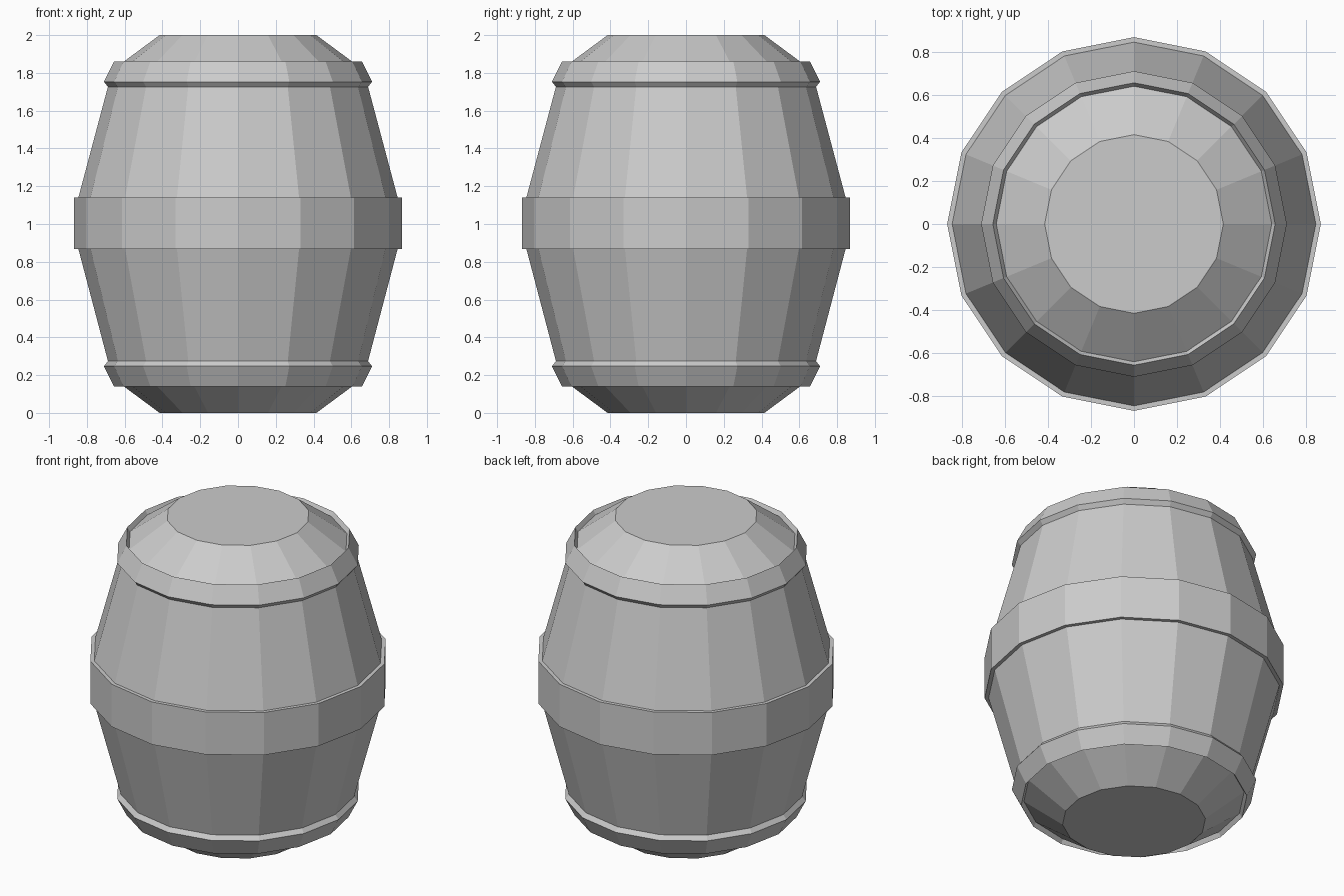
import bpy, bmesh
from math import cos, sin, tau

if "Cube" in bpy.data.objects:
    bpy.data.objects.remove(bpy.data.objects["Cube"])

SIDES = 16


def lathe(name, profile, ring=False):
    """Turn (radius, z) points round z; ring closes the profile, otherwise the ends are capped."""
    bm = bmesh.new()
    loops = [[bm.verts.new((r * cos(tau * i / SIDES), r * sin(tau * i / SIDES), z))
              for i in range(SIDES)] for r, z in profile]
    pairs = list(zip(loops, loops[1:]))
    if ring:
        pairs.append((loops[-1], loops[0]))
    for a, b in pairs:
        for i in range(SIDES):
            j = (i + 1) % SIDES
            bm.faces.new((a[i], a[j], b[j], b[i]))
    if not ring:
        bm.faces.new(loops[0][::-1])
        bm.faces.new(loops[-1])
    bmesh.ops.recalc_face_normals(bm, faces=bm.faces[:])
    mesh = bpy.data.meshes.new(name)
    bm.to_mesh(mesh)
    bm.free()
    obj = bpy.data.objects.new(name, mesh)
    bpy.context.collection.objects.link(obj)
    return obj


def flip(profile):
    return [(r, 2 - z) for r, z in reversed(profile)]


# Barrel body: chamfered ends, bulging middle
upper = [(0.845, 1.14), (0.665, 1.815), (0.415, 2.0)]
lathe("barrel_body", flip(upper)[:2] + [(0.845, 0.868)] + upper)

# Wide straight hoop round the middle
lathe("middle_hoop", [(0.868, 0.868), (0.868, 1.14), (0.825, 1.14), (0.825, 0.868)], ring=True)

# Tilted end hoops, edges sunk into the body
end_hoop = [(0.71, 1.753), (0.656, 1.86), (0.635, 1.825), (0.685, 1.722)]
lathe("top_hoop", end_hoop, ring=True)
lathe("bottom_hoop", flip(end_hoop), ring=True)
